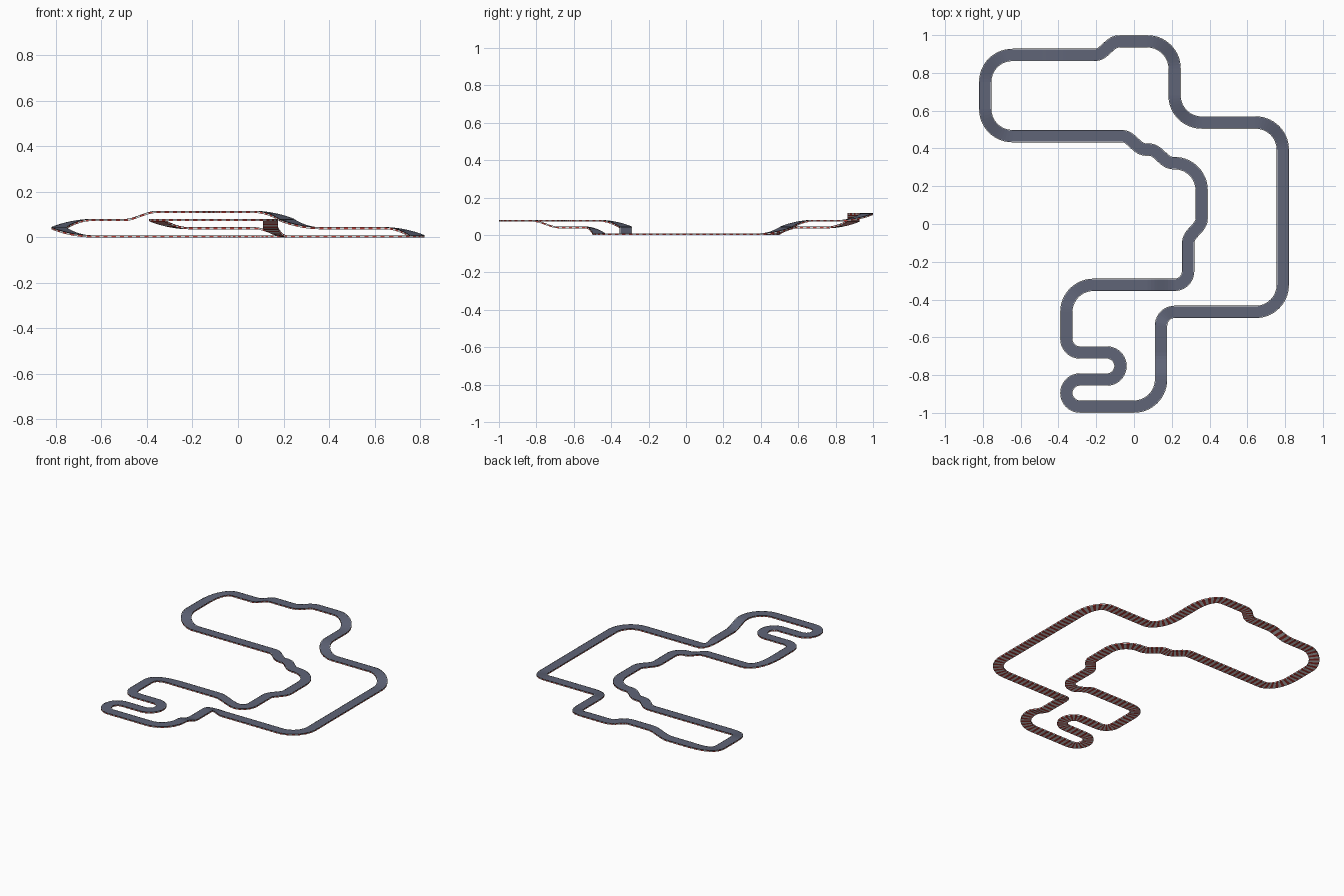
import bpy, bmesh, math
from mathutils import Vector

if "Cube" in bpy.data.objects:
    bpy.data.objects.remove(bpy.data.objects["Cube"])

M = 0.0716            # track module
STEP = M / 2          # height of one level

def material(name, rgb):
    m = bpy.data.materials.new(name)
    m.diffuse_color = (*rgb, 1)
    m.use_nodes = True
    m.node_tree.nodes["Principled BSDF"].inputs["Base Color"].default_value = m.diffuse_color
    return m

ASPHALT = material("asphalt", (0.115, 0.128, 0.185))
WHITE = material("line_white", (0.75, 0.75, 0.75))
RED = material("kerb_red", (0.50, 0.05, 0.04))
DARK = material("edge_black", (0.02, 0.02, 0.022))

# circuit pieces: S straight, L/R quarter turns, l/r lane shifts: (kind, size, level change)
PIECES = [
    ("S", 10, 0), ("R", 2, 0), ("S", 6, 0), ("L", 1, 1), ("S", 2, 0), ("S", 2, 1),
    ("R", 2, 0), ("S", 4, 0), ("R", 1, 0), ("R", 1, 0), ("S", 2, 0), ("L", 1, 0),
    ("L", 1, 0), ("S", 2, 0), ("R", 1, 0), ("S", 2, 0), ("R", 2, -1), ("S", 4, 0),
    ("S", 2, -1), ("L", 1, 0), ("S", 2, 0), ("r", 2, 0), ("S", 2, 0), ("L", 2, 0),
    ("r", 2, 0), ("r", 2, 0), ("S", 8, 0), ("R", 2, 1), ("S", 2, 0), ("R", 2, 1),
    ("S", 2, 0), ("S", 2, 1), ("S", 2, 0), ("l", 2, 0), ("S", 2, 0), ("R", 2, -1),
    ("S", 2, 0), ("L", 2, -1), ("S", 4, 0), ("R", 2, -1),
]

def centre_line():
    """Walk the pieces; return (point, heading) samples in scene units."""
    pos, ang, z, out = Vector((22, 19)), -math.pi / 2, 0, []
    for kind, size, dz in PIECES:
        fwd = Vector((math.cos(ang), math.sin(ang)))
        side = Vector((-fwd.y, fwd.x)) * (1 if kind in "Ll" else -1)
        sgn = 1 if kind in "Ll" else -1
        n = {"S": 4 * size, "L": 6 + 4 * size, "R": 6 + 4 * size}.get(kind, 14)

        def at(t):
            if kind == "S":
                return pos + fwd * size * t, ang
            if kind in "LR":
                a = t * math.pi / 2
                return (pos + fwd * size * math.sin(a) + side * size * (1 - math.cos(a)),
                        ang + sgn * a)
            s = t ** 3 * (10 - 15 * t + 6 * t * t)
            slope = 30 * t * t * (1 - t) ** 2 / size
            return pos + fwd * size * t + side * s, ang + sgn * math.atan(slope)

        for k in range(n):
            t = k / n
            p, a = at(t)
            h = z + dz * t * t * (3 - 2 * t)
            out.append((Vector(((p.x - 11) * M, (p.y - 13.5) * M, h * STEP)), a))
        pos, ang = at(1)
        z += dz
    return out

PATH = centre_line()

def loft(name, u0, u1, z0, z1, mats, rule):
    """Sweep a rectangle round the circuit; rule(face side, segment) picks the colour."""
    bm = bmesh.new()
    rings = []
    for p, a in PATH:
        left = Vector((-math.sin(a), math.cos(a), 0))
        rings.append([bm.verts.new(p + left * u + Vector((0, 0, z)))
                      for u, z in ((u0, z0), (u0, z1), (u1, z1), (u1, z0))])
    sides = ("right", "top", "left", "bottom")
    for i, ring in enumerate(rings):
        nxt = rings[(i + 1) % len(rings)]
        for j in range(4):
            k = (j + 1) % 4
            f = bm.faces.new((ring[j], ring[k], nxt[k], nxt[j]))
            f.material_index = rule(sides[j], i)
    bmesh.ops.recalc_face_normals(bm, faces=bm.faces)
    me = bpy.data.meshes.new(name)
    bm.to_mesh(me)
    bm.free()
    for m in mats:
        me.materials.append(m)
    ob = bpy.data.objects.new(name, me)
    bpy.context.collection.objects.link(ob)

# striped base slab, alternating along the circuit
loft("striped_base", -0.0328, 0.0328, 0, 0.0070, [RED, WHITE], lambda s, i: i % 2)

# asphalt road on top
loft("road_deck", -0.0305, 0.0305, 0.0065, 0.0085, [ASPHALT], lambda s, i: 0)

# black rims and white edge lines on both sides
for label, d in (("left", 1), ("right", -1)):
    a, b = sorted((d * 0.0308, d * 0.0328))
    loft(label + "_rim", a, b, 0.0070, 0.0094, [DARK], lambda s, i: 0)
    a, b = sorted((d * 0.0292, d * 0.0308))
    loft(label + "_edge_line", a, b, 0.0080, 0.0089, [WHITE], lambda s, i: 0)
